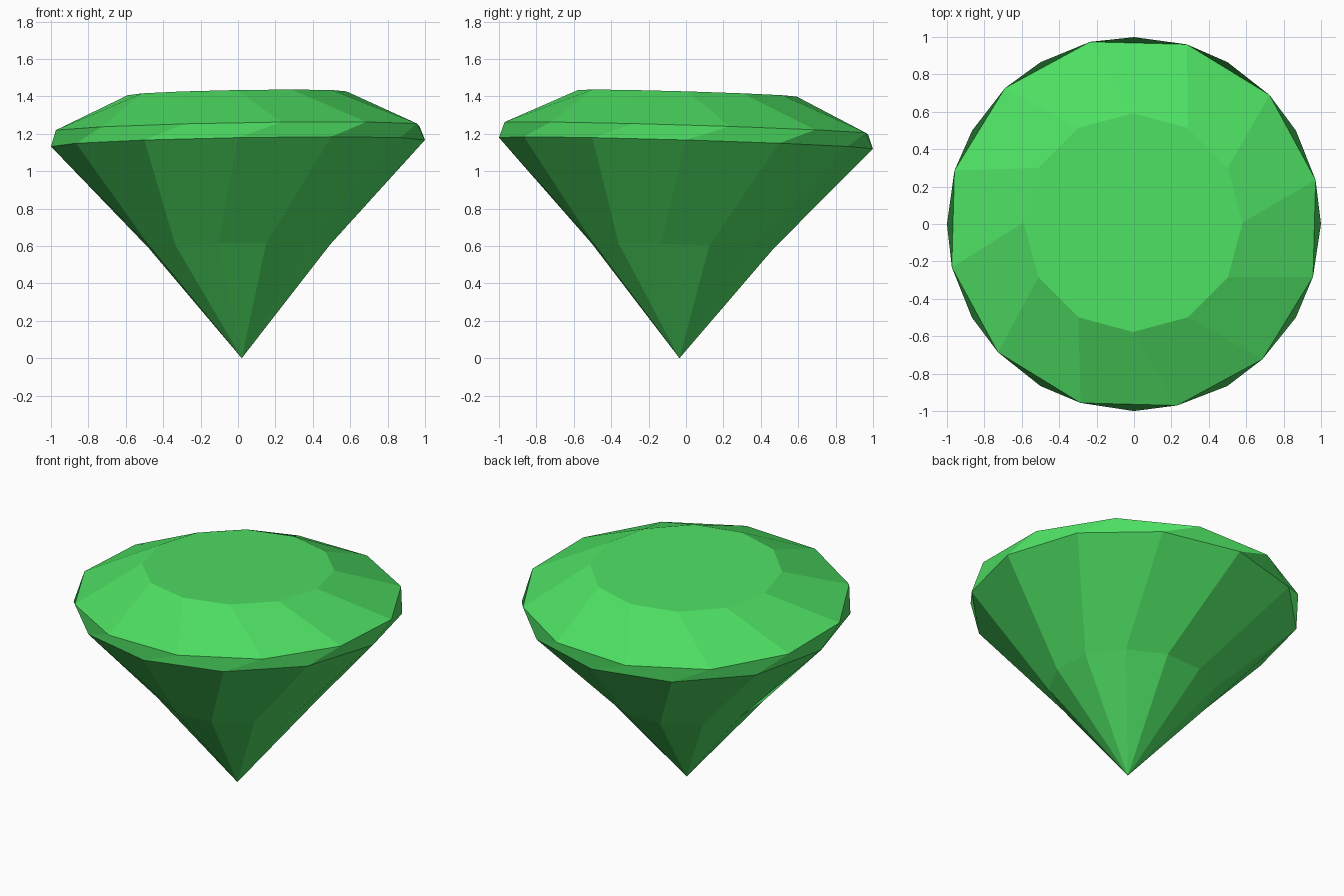
import bpy
import bmesh
from math import cos, sin, radians
from mathutils import Euler, Matrix, Vector

SIDES = 12
TWIST = 13.5

cube = bpy.data.objects.get("Cube")
if cube:
    bpy.data.objects.remove(cube, do_unlink=True)

# Single green material
green = bpy.data.materials.new("gem_green")
green.use_nodes = True
colour = (0.076, 0.74, 0.125, 1.0)
green.diffuse_color = colour
green.node_tree.nodes["Principled BSDF"].inputs["Base Color"].default_value = colour

bm = bmesh.new()


def ring(radius, height, turn):
    """One level of the cut: a regular polygon turned about the axis."""
    angles = [radians(360 / SIDES * i + turn) for i in range(SIDES)]
    return [bm.verts.new((radius * cos(a), radius * sin(a), height)) for a in angles]


def band(low, high, lean):
    """Join two levels with one facet per side, split along the short diagonal."""
    for i in range(SIDES):
        j = (i + 1) % SIDES
        corners = [low[i], low[j], high[j], high[i]]
        if lean:
            corners = corners[1:] + corners[:1]
        bm.faces.new(corners)


# Levels from the point up to the flat table
tip = bm.verts.new((0, 0, 0))
middle = ring(0.5, 0.6, -TWIST)
girdle_low = ring(1.0, 1.15, 0)
girdle_high = ring(1.0, 1.23, TWIST)
table = ring(0.585, 1.417, 0)

# Pavilion point, pavilion, girdle, crown and table
for i in range(SIDES):
    bm.faces.new((tip, middle[(i + 1) % SIDES], middle[i]))
band(middle, girdle_low, True)
band(girdle_low, girdle_high, True)
band(girdle_high, table, False)
bm.faces.new(table)

# Slight lean of the whole stone about its point
lean = Euler((-0.03, -0.0175, 0)).to_matrix().to_4x4()
bm.transform(Matrix.Translation(Vector((0.02, -0.035, 0))) @ lean)
bm.normal_update()

mesh = bpy.data.meshes.new("cut_gem")
bm.to_mesh(mesh)
bm.free()
mesh.materials.append(green)
gem = bpy.data.objects.new("cut_gem", mesh)
bpy.context.collection.objects.link(gem)
